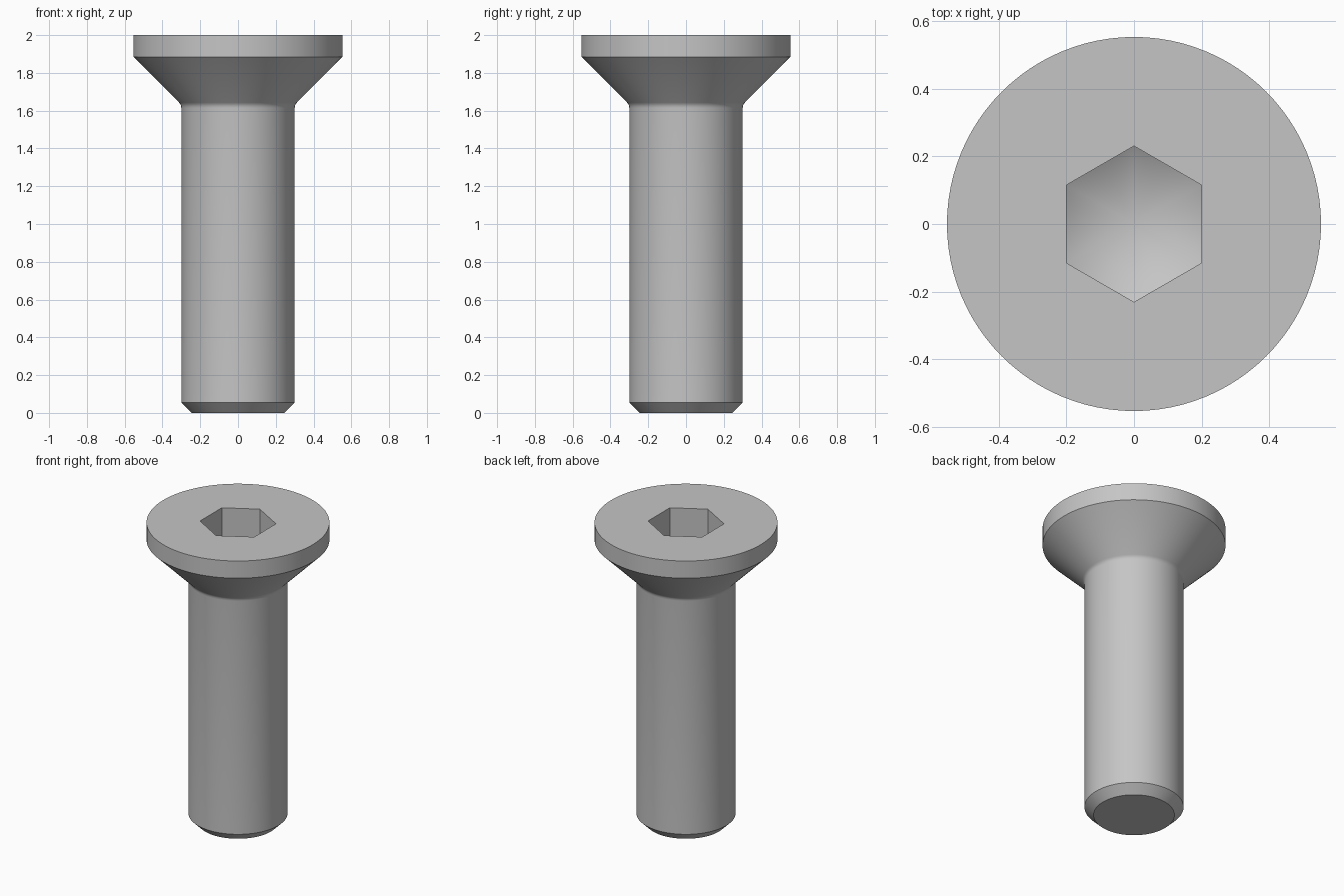
import bpy, bmesh
from math import pi, cos, sin, tan, radians

cube = bpy.data.objects.get("Cube")
if cube:
    bpy.data.objects.remove(cube, do_unlink=True)

SEGMENTS = 96          # divisible by six, so the socket corners fall on vertices
SHAFT_R, HEAD_R = 0.3, 0.554
RIM_Z, TOP_Z = 1.885, 2.0
CHAMFER = 0.055
FILLET = 0.04
SOCKET_FLAT = 0.2
SOCKET_TIP_Z = 1.617
angles = [2 * pi * i / SEGMENTS for i in range(SEGMENTS)]

steel = bpy.data.materials.new("grey steel")
steel.use_nodes = True
colour = (0.56, 0.56, 0.56, 1)
steel.diffuse_color = colour
steel.node_tree.nodes["Principled BSDF"].inputs["Base Color"].default_value = colour


def hex_radius(a):
    """Distance from the axis to a hexagon with flats facing +x and -x."""
    return SOCKET_FLAT / cos((a + pi / 6) % (pi / 3) - pi / 6)


bm = bmesh.new()


def ring(radius, height):
    """Closed loop of vertices; radius and height are functions of the angle."""
    return [bm.verts.new((radius(a) * cos(a), radius(a) * sin(a), height(a)))
            for a in angles]


def circle(r, z):
    return ring(lambda a: r, lambda a: z)


# Shaft with a chamfered end
rings = [circle(SHAFT_R - CHAMFER, 0), circle(SHAFT_R, CHAMFER)]

# Small fillet where the shaft meets the countersunk head
neck_z = RIM_Z - (HEAD_R - SHAFT_R) - FILLET * tan(radians(22.5))
for step in range(4):
    t = radians(15 * step)
    rings.append(circle(SHAFT_R + FILLET * (1 - cos(t)), neck_z + FILLET * sin(t)))

# Head rim
rings += [circle(HEAD_R, RIM_Z), circle(HEAD_R, TOP_Z)]

# Hexagon socket walls, ending where they cut the drilled cone
rings.append(ring(hex_radius, lambda a: TOP_Z))
rings.append(ring(hex_radius, lambda a: SOCKET_TIP_Z + hex_radius(a) * tan(radians(30))))

# Skin the rings, close the end and the socket floor
for low, high in zip(rings, rings[1:]):
    for i in range(SEGMENTS):
        j = (i + 1) % SEGMENTS
        bm.faces.new((low[i], low[j], high[j], high[i]))
bm.faces.new(reversed(rings[0]))
tip = bm.verts.new((0, 0, SOCKET_TIP_Z))
floor = rings[-1]
for i in range(SEGMENTS):
    bm.faces.new((floor[i], floor[(i + 1) % SEGMENTS], tip))

mesh = bpy.data.meshes.new("countersunk_screw")
bm.to_mesh(mesh)
bm.free()
mesh.materials.append(steel)
screw = bpy.data.objects.new("countersunk_screw", mesh)
bpy.context.collection.objects.link(screw)

bpy.ops.object.select_all(action="DESELECT")
screw.select_set(True)
bpy.context.view_layer.objects.active = screw
bpy.ops.object.shade_smooth_by_angle(angle=radians(25))
